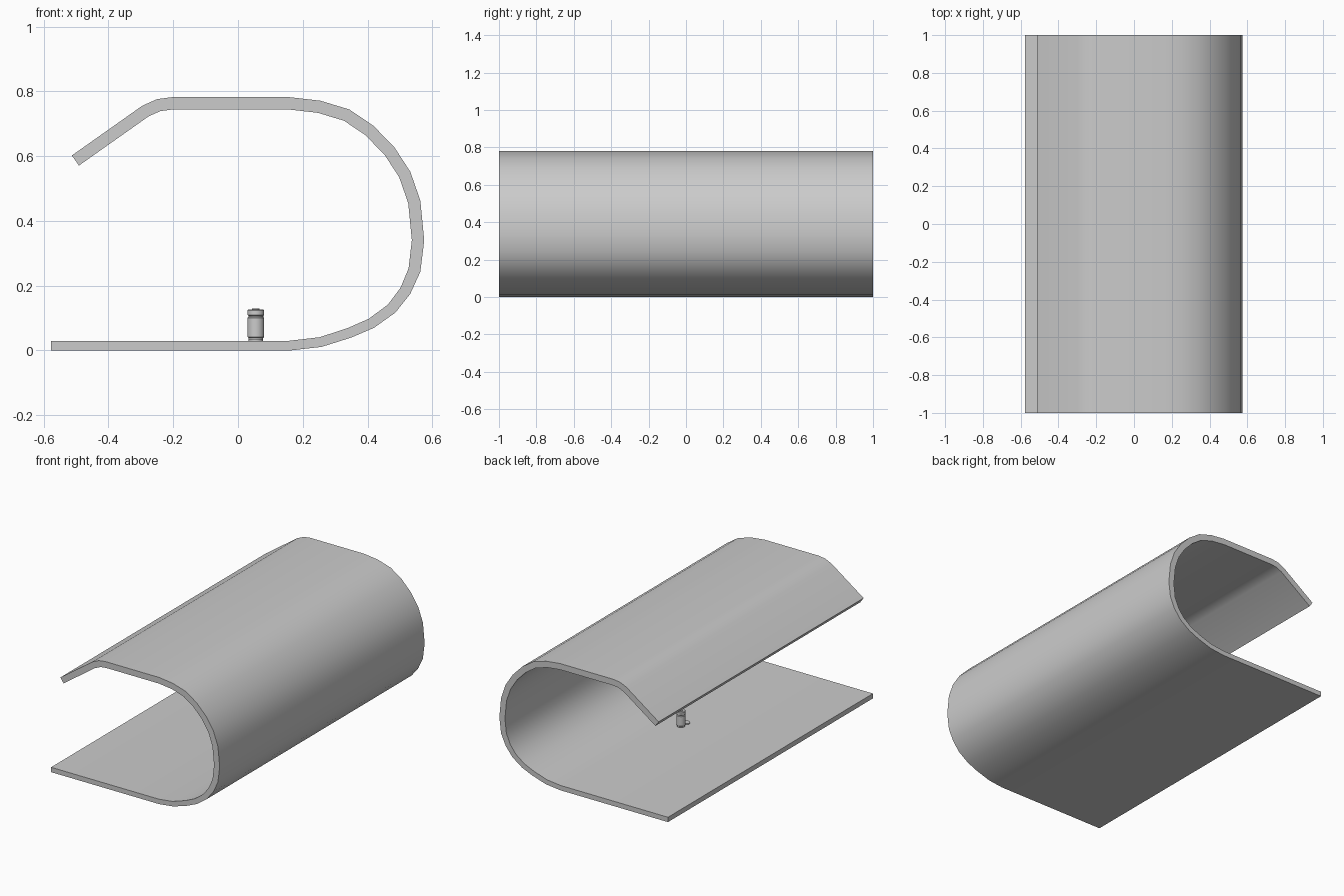
import bpy
import bmesh
import math
from mathutils import Vector

cube = bpy.data.objects.get("Cube")
if cube:
    bpy.data.objects.remove(cube, do_unlink=True)


def make_material(name, value):
    mat = bpy.data.materials.new(name)
    mat.use_nodes = True
    colour = (value, value, value, 1)
    mat.diffuse_color = colour
    mat.node_tree.nodes["Principled BSDF"].inputs["Base Color"].default_value = colour
    return mat


GREY = make_material("light grey", 0.6)


def finish(name, bm, location=(0, 0, 0), angle=30):
    """Turn a bmesh into a smooth-shaded object with sharp edges kept."""
    bmesh.ops.recalc_face_normals(bm, faces=bm.faces)
    mesh = bpy.data.meshes.new(name)
    bm.to_mesh(mesh)
    bm.free()
    mesh.materials.append(GREY)
    obj = bpy.data.objects.new(name, mesh)
    obj.location = location
    bpy.context.collection.objects.link(obj)
    bpy.ops.object.select_all(action="DESELECT")
    obj.select_set(True)
    bpy.context.view_layer.objects.active = obj
    bpy.ops.object.shade_smooth_by_angle(angle=math.radians(angle))
    return obj


def offset_inward(points, thickness_at):
    """Offset an open outline to its left with mitred corners."""
    result = []
    for i, point in enumerate(points):
        normals = []
        for a, b in ((i - 1, i), (i, i + 1)):
            if a >= 0 and b < len(points):
                d = (points[b] - points[a]).normalized()
                normals.append(Vector((-d.y, d.x)))
        mean = sum(normals, Vector((0, 0))).normalized()
        result.append(point + mean * (thickness_at(point) / mean.dot(normals[0])))
    return result


def lathe(name, profile, location, steps=32):
    """Spin a (radius, height) profile around the vertical axis."""
    bm = bmesh.new()
    verts = [bm.verts.new((r, 0, z)) for r, z in profile]
    edges = [bm.edges.new(pair) for pair in zip(verts, verts[1:])]
    bmesh.ops.spin(bm, geom=verts + edges, cent=(0, 0, 0), axis=(0, 0, 1),
                   angle=math.tau, steps=steps)
    bmesh.ops.remove_doubles(bm, verts=bm.verts, dist=1e-5)
    return finish(name, bm, location)


# Curled shell: floor, round back wall, flat roof and sloping lip in one sheet
outer = [Vector(p) for p in (
    (-.577, 0), (.16, 0), (.258, .011), (.35, .04), (.42, .07), (.486, .117),
    (.532, .175), (.563, .243), (.575, .34), (.563, .463), (.532, .552),
    (.483, .627), (.418, .694), (.344, .744), (.255, .771), (.16, .782),
    (-.205, .782), (-.25, .776), (-.295, .756), (-.513, .602))]
inner = offset_inward(outer, lambda p: min(.03 + p.y * .03, .038))

shell = bmesh.new()
rings = [[[shell.verts.new((p.x, y, p.y)) for p in line] for line in (outer, inner)]
         for y in (-1, 1)]
(front_out, front_in), (back_out, back_in) = rings
for i in range(len(outer) - 1):
    for a, b in ((front_out, back_out), (front_in, back_in),
                 (front_out, front_in), (back_out, back_in)):
        shell.faces.new((a[i], a[i + 1], b[i + 1], b[i]))
for end in (0, -1):
    shell.faces.new((front_out[end], back_out[end], back_in[end], front_in[end]))
finish("curled_shell", shell, angle=35)

# Small canister standing on the floor, with a grooved neck and stepped cap
lathe("canister", [
    (0, 0), (.021, 0), (.023, .004), (.022, .008), (.026, .012), (.026, .07),
    (.023, .074), (.023, .077), (.026, .08), (.026, .094), (.023, .097),
    (.012, .097), (.012, .1), (0, .1)], (.055, -.03, .03))

# Loose flat disc lying beside the canister
lathe("loose_disc", [(0, 0), (.022, 0), (.022, .006), (0, .006)], (.055, -.08, .03))
